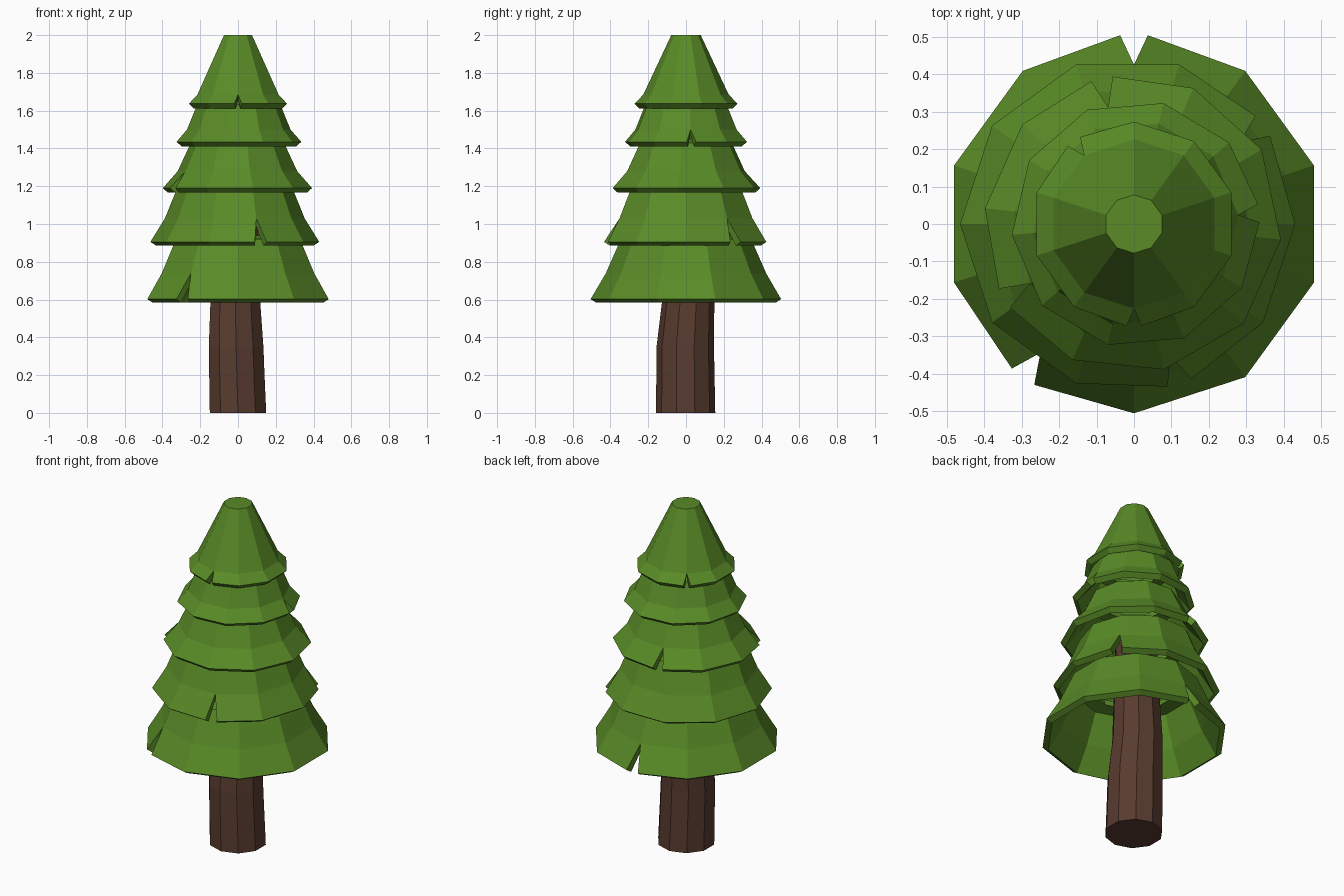
import bpy, bmesh, math

if "Cube" in bpy.data.objects:
    bpy.data.objects.remove(bpy.data.objects["Cube"])

SIDES = 10
STEP = 2 * math.pi / SIDES


def material(name, rgb):
    m = bpy.data.materials.new(name)
    m.diffuse_color = (*rgb, 1)
    m.use_nodes = True
    m.node_tree.nodes["Principled BSDF"].inputs["Base Color"].default_value = m.diffuse_color
    return m


GREEN = material("leaf_green", (0.100, 0.260, 0.020))
BROWN = material("bark_brown", (0.098, 0.044, 0.028))


def finish(name, bm, mat):
    bmesh.ops.recalc_face_normals(bm, faces=bm.faces[:])
    me = bpy.data.meshes.new(name)
    bm.to_mesh(me)
    bm.free()
    me.materials.append(mat)
    ob = bpy.data.objects.new(name, me)
    bpy.context.collection.objects.link(ob)
    return ob


def tier(name, profile, start, splits, cx=0.0, cy=0.0, cap=False):
    """Ten-sided skirt; splits are corner numbers torn open at the hem."""
    bm = bmesh.new()
    a0 = math.radians(start)
    gap = math.radians(4.2)

    def vert(r, z, a):
        return bm.verts.new((cx + r * math.cos(a), cy + r * math.sin(a), z))

    # hem corners: (before, after) pair, distinct where the hem is torn
    hem = []
    r, z = profile[0]
    for i in range(SIDES):
        a = a0 + i * STEP
        if i in splits:
            hem.append((vert(r, z, a - gap), vert(r, z, a + gap)))
        else:
            hem.append((vert(r, z, a),) * 2)
    rings = [[(v, v) for v in (vert(r, z, a0 + i * STEP) for i in range(SIDES))]
             for r, z in profile[1:]]
    rings.insert(0, hem)
    for lo, hi in zip(rings, rings[1:]):
        for i in range(SIDES):
            j = (i + 1) % SIDES
            bm.faces.new((lo[i][1], lo[j][0], hi[j][0], hi[i][1]))
    if cap:
        bm.faces.new([p[0] for p in rings[-1]])
    ob = finish(name, bm, GREEN)
    # make sure the shell faces outward before thickening it inward
    f = ob.data.polygons[0]
    if f.normal.x * (f.center.x - cx) + f.normal.y * (f.center.y - cy) < 0:
        ob.data.flip_normals()
    s = ob.modifiers.new("thickness", 'SOLIDIFY')
    s.thickness = 0.036
    s.offset = -1
    return ob


# Foliage tiers, bottom to top
tier("foliage_tier_1", [(0.505, 0.602), (0.425, 0.738), (0.345, 0.92), (0.25, 0.94)],
     18, (2, 6))
tier("foliage_tier_2", [(0.447, 0.905), (0.370, 1.03), (0.305, 1.19), (0.22, 1.21)],
     0, (1, 8), cx=-0.017)
tier("foliage_tier_3", [(0.397, 1.19), (0.318, 1.28), (0.248, 1.43), (0.17, 1.45)],
     -6, (3, 6), cx=-0.003)
tier("foliage_tier_4", [(0.331, 1.435), (0.275, 1.50), (0.222, 1.63), (0.15, 1.65)],
     5, (0,), cx=0.004)
tier("foliage_tier_5", [(0.273, 1.637), (0.226, 1.685), (0.078, 2.0)],
     18, (3, 7), cap=True)

# Trunk: slightly bent ten-sided post (z, centre x, centre y, radius)
bm = bmesh.new()
rings = []
for z, cx, cy, r in [(0, 0, -0.002, 0.157), (0.2, -0.006, -0.003, 0.154),
                     (0.35, -0.010, -0.004, 0.152), (0.58, -0.014, 0.011, 0.139),
                     (1.2, -0.010, 0.0, 0.11)]:
    rings.append([bm.verts.new((cx + r * math.cos(math.radians(18) + i * STEP),
                                cy + r * math.sin(math.radians(18) + i * STEP), z))
                  for i in range(SIDES)])
for lo, hi in zip(rings, rings[1:]):
    for i in range(SIDES):
        j = (i + 1) % SIDES
        bm.faces.new((lo[i], lo[j], hi[j], hi[i]))
bm.faces.new(rings[0][::-1])
bm.faces.new(rings[-1])
finish("trunk", bm, BROWN)
